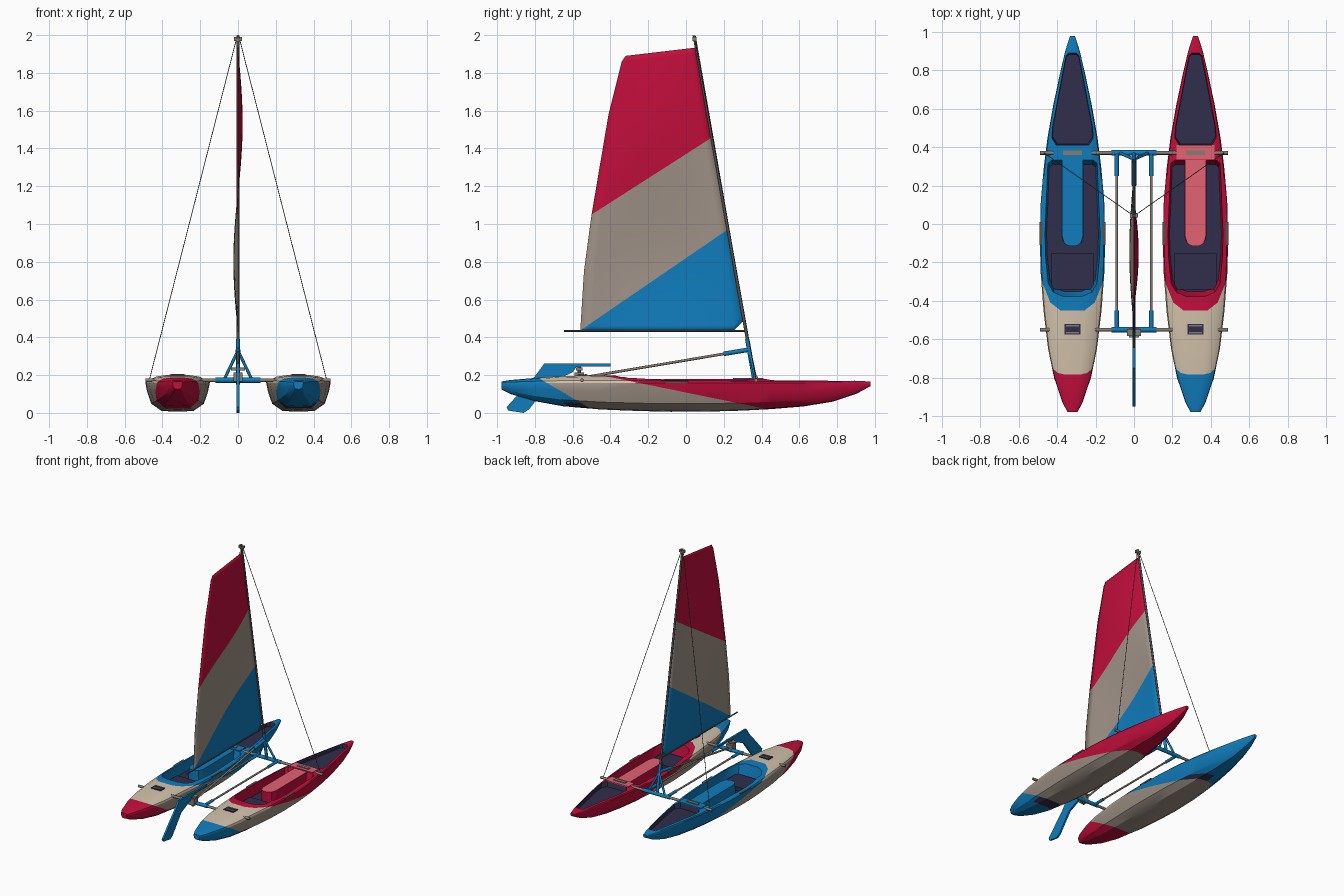
import bpy, bmesh, math
from mathutils import Vector

if "Cube" in bpy.data.objects:
    bpy.data.objects.remove(bpy.data.objects["Cube"])


def lin(c):
    c /= 255
    return c / 12.92 if c <= 0.04045 else ((c + 0.055) / 1.055) ** 2.4


COLOURS = {"red": (194, 14, 60), "blue": (16, 124, 188), "beige": (210, 194, 171),
           "taupe": (160, 147, 136), "navy": (48, 46, 76), "pink": (226, 98, 116),
           "metal_grey": (132, 125, 116), "dark_grey": (84, 80, 76)}
NAMES = list(COLOURS)
MATS = []
for n, c in COLOURS.items():
    m = bpy.data.materials.new(n)
    m.diffuse_color = (*[lin(v) for v in c], 1)
    m.use_nodes = True
    m.node_tree.nodes["Principled BSDF"].inputs["Base Color"].default_value = m.diffuse_color
    MATS.append(m)
IDX = {n: i for i, n in enumerate(NAMES)}


def finish(name, bm, colour=None, smooth=None):
    """Turn a bmesh into an object; every object shares the same slot order."""
    bmesh.ops.recalc_face_normals(bm, faces=bm.faces[:])
    if colour:
        for f in bm.faces:
            f.material_index = IDX[colour]
    me = bpy.data.meshes.new(name)
    bm.to_mesh(me)
    bm.free()
    for m in MATS:
        me.materials.append(m)
    ob = bpy.data.objects.new(name, me)
    bpy.context.collection.objects.link(ob)
    if smooth:
        shade(ob, smooth)
    return ob


def activate(ob):
    bpy.ops.object.select_all(action='DESELECT')
    ob.select_set(True)
    bpy.context.view_layer.objects.active = ob


def shade(ob, deg):
    activate(ob)
    bpy.ops.object.shade_smooth_by_angle(angle=math.radians(deg))


def tube(name, a, b, r, colour, seg=12):
    bm = bmesh.new()
    a, b = Vector(a), Vector(b)
    bmesh.ops.create_cone(bm, cap_ends=True, segments=seg, radius1=r, radius2=r, depth=(b - a).length)
    rot = (b - a).to_track_quat('Z', 'Y')
    for v in bm.verts:
        v.co = rot @ v.co + (a + b) / 2
    return finish(name, bm, colour, 50)


def box(name, c, s, colour):
    bm = bmesh.new()
    bmesh.ops.create_cube(bm, size=1)
    for v in bm.verts:
        v.co = Vector(c) + Vector([v.co[i] * s[i] for i in range(3)])
    return finish(name, bm, colour)


def prism(name, lower, upper, side_colour, end_colour):
    """Solid between two matching outlines of 3D points."""
    bm = bmesh.new()
    lo, up = [[bm.verts.new(p) for p in ring] for ring in (lower, upper)]
    ends = [bm.faces.new(lo), bm.faces.new(up)]
    n = len(lo)
    for i in range(n):
        bm.faces.new((lo[i], lo[(i + 1) % n], up[(i + 1) % n], up[i])).material_index = IDX[side_colour]
    for f in ends:
        f.material_index = IDX[end_colour]
    return finish(name, bm)


def cut(bm, co, no, **kw):
    bmesh.ops.bisect_plane(bm, geom=bm.verts[:] + bm.edges[:] + bm.faces[:],
                           plane_co=co, plane_no=no, dist=1e-5, **kw)


# Hull stations: y, half width, keel z, deck z
STATIONS = [(-.978, .026, .125, .166), (-.93, .052, .1, .174), (-.8, .096, .062, .185),
            (-.65, .127, .035, .195), (-.45, .151, .018, .2), (-.25, .166, .01, .193),
            (-.08, .17, .006, .184), (.12, .165, .007, .181), (.3, .149, .012, .183),
            (.45, .13, .02, .182), (.62, .1, .034, .178), (.78, .066, .06, .174),
            (.9, .038, .1, .17), (.978, .013, .142, .166)]
SHEER = .158
SECTION = [(.5, .03), (.82, .28), (.95, .7), (1, 1)]      # below the gunwale
DECK = [(.96, .35), (.75, .82), (.4, 1)]                  # above the gunwale
COCKPIT = [(.11, .335), (.13, .32), (.145, -.05), (.142, -.17), (.127, -.31), (.1, -.355), (.05, -.375)]
FORE_WELL = [(.085, .4), (.112, .44), (.108, .5), (.035, .885), (.02, .9)]


def hull(side, main, stern):
    x0 = .32 * side
    label = "right" if side > 0 else "left"
    bm = bmesh.new()
    rings = []
    for y, w, zb, zd in STATIONS:
        half = [(w * f, zb + (SHEER - zb) * t) for f, t in SECTION]
        half += [(w * f, SHEER + (zd - SHEER) * t) for f, t in DECK]
        pts = [(0, zb)] + half + [(0, zd)] + [(-x, z) for x, z in reversed(half)]
        rings.append([bm.verts.new((x0 + x, y, z)) for x, z in pts])
    n = len(rings[0])
    for a, b in zip(rings, rings[1:]):
        for i in range(n):
            bm.faces.new((a[i], a[(i + 1) % n], b[(i + 1) % n], b[i]))
    bm.faces.new(rings[0])
    bm.faces.new(rings[-1])
    # slanted colour borders, value along each plane = y + slope * z
    s1, s2 = -.79 + 1.7 * .19, -.28 + 4.9 * .165
    cut(bm, (0, s1, 0), (0, 1, 1.7))
    cut(bm, (0, s2, 0), (0, 1, 4.9))
    cut(bm, (0, s1 - .09, 0), (0, 1, 1.7))
    cut(bm, (0, s2 + .12, 0), (0, 1, 4.9))
    cut(bm, (0, 0, .055), (0, 0, 1))
    for f in bm.faces:
        c = f.calc_center_median()
        a, b = c.y + 1.7 * c.z, c.y + 4.9 * c.z
        col = stern if a < s1 else main if b > s2 else "beige" if c.z > SHEER - .002 else "taupe"
        if c.z < .055 and (s1 - .09 < a < s1 if side > 0 else s2 < b < s2 + .12 and c.x > x0):
            col = "navy"
        f.material_index = IDX[col]
    ob = finish(label + "_hull", bm)
    # sunken wells
    for outline, floor, wall in ((COCKPIT, .09, main), (FORE_WELL, .14, "navy")):
        pts = outline + [(-x, y) for x, y in reversed(outline)]
        yc = (outline[0][1] + outline[-1][1]) / 2
        lo, up = [[(x0 + x * k, yc + (y - yc) * k, z) for x, y in pts]
                  for k, z in ((.93, floor), (1.04, .25))]
        cutter = prism("well_cutter", lo, up, wall, "navy")
        cutter.hide_render = True
        mod = ob.modifiers.new("well", 'BOOLEAN')
        mod.operation, mod.solver, mod.object = 'DIFFERENCE', 'EXACT', cutter
        activate(ob)
        bpy.ops.object.modifier_apply(modifier=mod.name)
        bpy.data.objects.remove(cutter)
    shade(ob, 32)
    # cockpit furniture and deck fittings
    light = "pink" if side > 0 else main
    con = [(.058, .35), (.058, -.06), (.045, -.1), (.02, -.115)]
    con += [(-x, y) for x, y in reversed(con)]
    prism(label + "_console", [(x0 + x, y, .08) for x, y in con],
          [(x0 + x * .95, y, .179) for x, y in con], main, light)
    box(label + "_seat", (x0, -.245, .1), (.22, .19, .04), "navy")
    box(label + "_deck_panel", (x0, .373, .182), (.2, .075, .007), light)
    box(label + "_front_clamp", (x0, .37, .186), (.1, .024, .012), "metal_grey")
    box(label + "_rear_clamp", (x0, -.548, .2), (.085, .055, .008), "navy")
    for dy in (-.018, .018):
        box(label + "_clamp_bar", (x0, -.548 + dy, .203), (.07, .008, .008), "metal_grey")
    for d in (-1, 1):
        box(label + "_side_handle", (x0 + d * .163, -.05, .163), (.016, .12, .012), "dark_grey")


hull(-1, "blue", "red")
hull(1, "red", "blue")

# Crossbeams and the frame between the hulls
ZB = .173
for nm, y in (("front", .37), ("rear", -.55)):
    tube(nm + "_crossbeam", (-.49, y, ZB), (.49, y, ZB), .01, "metal_grey")
    tube(nm + "_beam_sleeve", (-.118, y, ZB), (.118, y, ZB), .014, "blue")
for s in (-1, 1):
    tube("frame_rail", (.09 * s, -.55, ZB), (.09 * s, .37, ZB), .007, "metal_grey")
    tube("rail_socket_front", (.09 * s, .25, ZB), (.09 * s, .37, ZB), .011, "blue")
    tube("rail_socket_rear", (.09 * s, -.55, ZB), (.09 * s, -.45, ZB), .011, "blue")
    tube("mast_leg", (.075 * s, .37, ZB), (0, .337, .33), .008, "blue")
    tube("shroud", (.008 * s, .047, 1.98), (.468 * s, .37, .18), .0022, "dark_grey", 6)
    box("masthead_cheek", (.015 * s, .045, 1.98), (.012, .02, .02), "metal_grey")

# Mast, boom and strut
FOOT, HEAD = Vector((0, .362, .175)), Vector((0, .043, 1.998))
def mast_at(z):
    return FOOT.lerp(HEAD, (z - FOOT.z) / (HEAD.z - FOOT.z))
tube("mast", FOOT, HEAD, .008, "dark_grey")
tube("mast_collar", mast_at(.175), mast_at(.39), .0115, "blue")
tube("strut", (0, .335, .335), (0, -.53, .19), .007, "metal_grey")
tube("strut_socket", (0, .335, .335), (0, .2, .3125), .012, "blue")
tube("boom", (0, -.645, .434), mast_at(.434), .005, "dark_grey")
box("masthead", (0, .045, 1.975), (.03, .022, .012), "metal_grey")

# Sail: grid between luff and leech, cambered one way low and the other way high
LEECH = [(0, -.56, .434), (.22, -.54, .75), (.43, -.5, 1.05), (.8, -.41, 1.58), (.98, -.34, 1.86), (1, -.32, 1.89)]
def leech(v):
    for (a, y1, z1), (b, y2, z2) in zip(LEECH, LEECH[1:]):
        if v <= b + 1e-6:
            t = (v - a) / (b - a)
            return Vector((0, y1 + (y2 - y1) * t, z1 + (z2 - z1) * t))
bm = bmesh.new()
NU, NV = 14, 50
grid = []
for j in range(NV + 1):
    v = j / NV
    lf, le = mast_at(.434 + 1.5 * v), leech(v)
    row = []
    for i in range(NU + 1):
        p = lf.lerp(le, i / NU)
        p.x = -.023 * math.sin(2 * math.pi * v) * math.sin(math.pi * i / NU)
        row.append(bm.verts.new(p))
    grid.append(row)
for a, b in zip(grid, grid[1:]):
    for i in range(NU):
        bm.faces.new((a[i], a[i + 1], b[i + 1], b[i]))
LOW, HIGH = (0, -.54, .45), (0, -.5, 1.05)
NLOW, NHIGH = Vector((0, -.52, .76)), Vector((0, -.41, .64))
cut(bm, LOW, NLOW)
cut(bm, HIGH, NHIGH)
cut(bm, (0, .25, .434), (0, .06, -.06), clear_outer=True)   # trimmed tack corner
for f in bm.faces:
    c = f.calc_center_median()
    f.material_index = IDX["blue" if (c - Vector(LOW)).dot(NLOW) < 0 else
                           "red" if (c - Vector(HIGH)).dot(NHIGH) > 0 else "taupe"]
sail = finish("sail", bm, smooth=40)
sol = sail.modifiers.new("thickness", 'SOLIDIFY')
sol.thickness, sol.offset = .003, 0

# Rudder with tiller, and its bracket
RUDDER = [(-.4, .262), (-.75, .262), (-.795, .2), (-.86, .13), (-.95, .03), (-.94, .012),
          (-.86, 0), (-.83, .02), (-.72, .16), (-.6, .215), (-.58, .244), (-.4, .246)]
prism("rudder", [(-.007, y, z) for y, z in RUDDER], [(.007, y, z) for y, z in RUDDER], "blue", "blue")
box("rudder_bracket", (0, -.565, .19), (.05, .05, .05), "metal_grey")
box("rudder_bracket_top", (0, -.565, .232), (.075, .035, .014), "metal_grey")
tube("rudder_pin", (0, -.565, .15), (0, -.565, .245), .01, "dark_grey")
